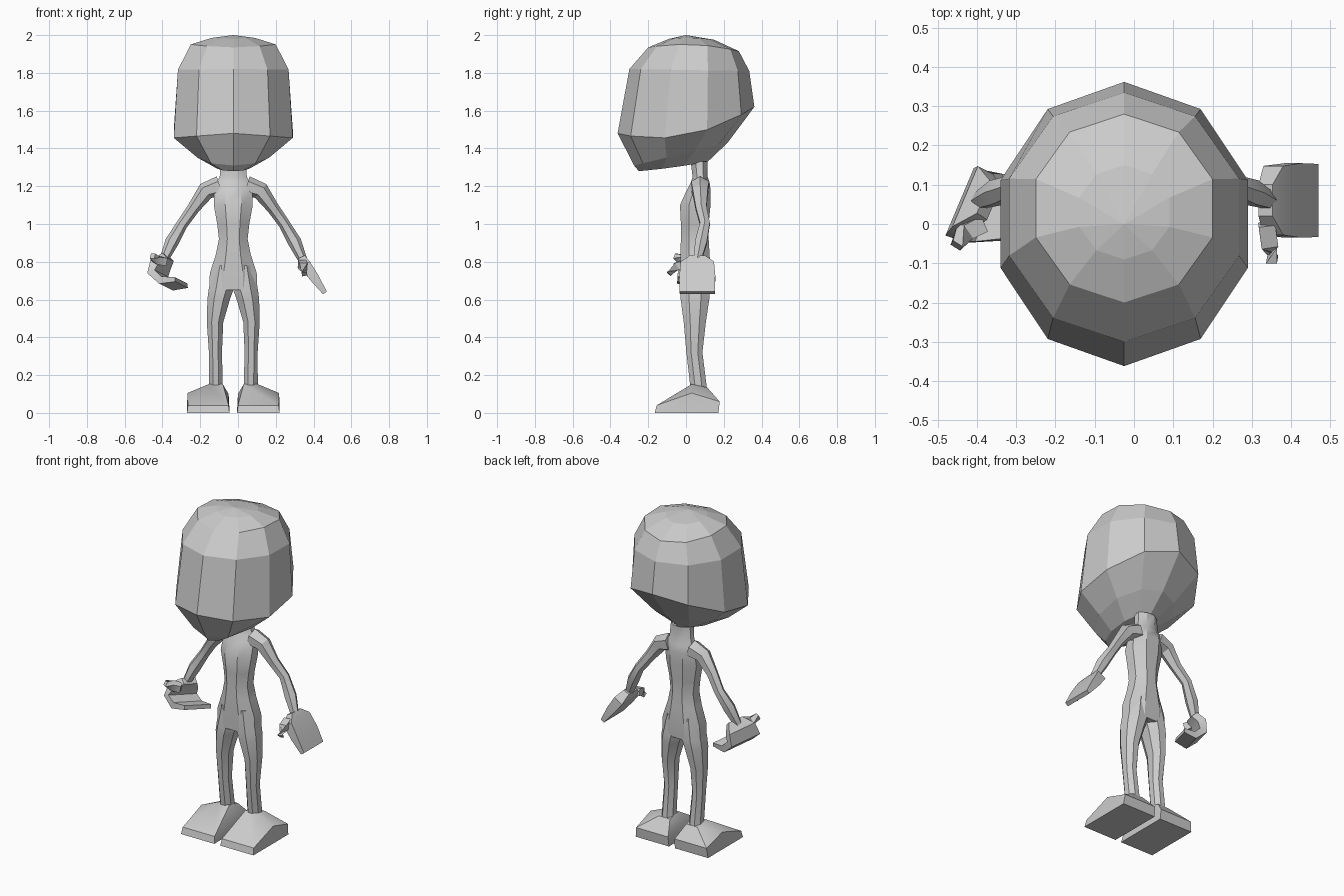
import bpy, bmesh, math
from mathutils import Vector

if "Cube" in bpy.data.objects:
    bpy.data.objects.remove(bpy.data.objects["Cube"])

CX = -0.025  # body centre line


def loft(name, rings, smooth=True):
    """Skin a list of equal-length point rings and cap both ends."""
    bm = bmesh.new()
    rows = [[bm.verts.new(p) for p in r] for r in rings]
    n = len(rows[0])
    for a, b in zip(rows, rows[1:]):
        for i in range(n):
            j = (i + 1) % n
            bm.faces.new((a[i], a[j], b[j], b[i]))
    bm.faces.new(rows[0])
    bm.faces.new(rows[-1])
    return finish(name, bm, smooth)


def finish(name, bm, smooth):
    bmesh.ops.recalc_face_normals(bm, faces=bm.faces)
    me = bpy.data.meshes.new(name)
    bm.to_mesh(me)
    bm.free()
    ob = bpy.data.objects.new(name, me)
    bpy.context.collection.objects.link(ob)
    if smooth:
        bpy.ops.object.select_all(action='DESELECT')
        ob.select_set(True)
        bpy.context.view_layer.objects.active = ob
        bpy.ops.object.shade_smooth_by_angle(angle=math.radians(30))
    return ob


def octagon(x0, x1, y0, y1, z):
    """Flat-sided eight-point section filling the given extents."""
    k = 1 / math.cos(math.pi / 8)
    pts = []
    for i in range(8):
        a = math.pi / 8 + i * math.pi / 4
        pts.append(((x0 + x1) / 2 + (x1 - x0) / 2 * k * math.cos(a),
                    (y0 + y1) / 2 + (y1 - y0) / 2 * k * math.sin(a), z))
    return pts


def head_ring(hx, y0, y1, zf, zm, zb):
    """Ten-point ring whose height bends from front to back."""
    pts = []
    for i in range(10):
        a = math.pi / 2 + i * math.pi / 5
        s = math.sin(a)
        z = zm + (zb - zf) / 2 * s + ((zf + zb) / 2 - zm) * s * s
        pts.append((CX + hx * math.cos(a) / 0.951,
                    (y0 + y1) / 2 + (y1 - y0) / 2 * s, z))
    return pts


def tangents(path):
    last = len(path) - 1
    return [(path[min(i + 1, last)] - path[max(i - 1, 0)]).normalized()
            for i in range(last + 1)]


def tube(name, path, radii, sides=6):
    path = [Vector(p) for p in path]
    rings = []
    for p, t, r in zip(path, tangents(path), radii):
        side = Vector((0, 1, 0))
        if abs(t.y) > 0.75:
            side = Vector((0, 0, 1))
        u = (side - t * side.dot(t)).normalized()
        v = t.cross(u)
        rings.append([p + r * (u * math.cos(a) + v * math.sin(a))
                      for a in [(i + 0.5) * math.tau / sides for i in range(sides)]])
    return loft(name, rings)


def slab(name, path, width_dir, widths, thick):
    """Flat hand shape that follows a path."""
    path = [Vector(p) for p in path]
    w = Vector(width_dir).normalized()
    rings = []
    for p, t, h, k in zip(path, tangents(path), widths, thick):
        n = t.cross(w).normalized() * k
        rings.append([p + w * h + n, p - w * h + n, p - w * h - n, p + w * h - n])
    return loft(name, rings)


# Head: faceted, leaning forward to a chin
loft("head", [
    head_ring(0.085, -0.25, 0.115, 1.28, 1.30, 1.33),
    head_ring(0.19, -0.275, 0.22, 1.31, 1.37, 1.43),
    head_ring(0.315, -0.362, 0.362, 1.48, 1.47, 1.62),
    head_ring(0.293, -0.30, 0.335, 1.82, 1.815, 1.81),
    head_ring(0.225, -0.20, 0.28, 1.935, 1.95, 1.915),
    head_ring(0.115, -0.09, 0.15, 1.98, 1.985, 1.975),
    head_ring(0.002, -0.002, 0.002, 2.0, 2.0, 2.0)], smooth=False)

# Neck and torso: height, half width, front, back
torso = [(0.65, .128, -.028, .125), (0.74, .124, -.03, .13), (0.84, .092, -.03, .125),
         (0.92, .076, -.027, .12), (1.00, .085, -.027, .12), (1.10, .103, -.032, .13),
         (1.18, .10, .005, .13), (1.22, .087, .025, .125), (1.25, .072, .035, .115),
         (1.33, .065, .025, .115)]
loft("torso", [octagon(CX - h, CX + h, y0, y1, z) for z, h, y0, y1 in torso])

# Leg sections: height, inner, outer, front, back
leg = [(0.78, .0, .10, -.02, .115), (0.65, .0, .131, -.028, .127),
       (0.60, .018, .137, -.028, .123), (0.48, .053, .14, -.012, .105),
       (0.32, .06, .129, .002, .087), (0.12, .055, .13, .025, .112)]
# Foot corners
foot = [(.02, -.165, 0), (.245, -.165, 0), (.245, .172, 0), (.02, .172, 0),
        (.025, -.155, .04), (.24, -.155, .04), (.243, .03, .105), (.238, .178, .06),
        (.022, .178, .06), (.025, .03, .10), (.055, .03, .152), (.13, .03, .152),
        (.13, .112, .135), (.055, .112, .135)]
# Arm path measured from the centre line
arm = [(.07, .075, 1.20), (.145, .075, 1.175), (.21, .08, 1.085),
       (.27, .10, 1.00), (.325, .08, .905), (.368, .06, .81)]

for side, s in (("left", 1), ("right", -1)):
    loft(side + "_leg", [octagon(CX + s * a, CX + s * b, y0, y1, z)
                         for z, a, b, y0, y1 in leg])
    bm = bmesh.new()
    for x, y, z in foot:
        bm.verts.new((CX + s * x, y, z))
    bmesh.ops.convex_hull(bm, input=bm.verts)
    bmesh.ops.dissolve_limit(bm, angle_limit=0.05, verts=bm.verts, edges=bm.edges)
    finish(side + "_foot", bm, True)
    tube(side + "_arm", [(CX + s * x, y, z) for x, y, z in arm],
         [.055, .047, .033, .03, .036, .024])

# Left hand: open mitten with thumb
slab("left_hand", [(.335, .06, .825), (.355, .06, .785), (.405, .06, .715), (.46, .06, .635)],
     (0, 1, 0), [.04, .088, .095, .093], [.02, .03, .025, .012])
tube("left_thumb", [(.338, .0, .79), (.345, -.05, .775), (.352, -.09, .735)],
     [.03, .03, .02], 4)

# Right hand: curled mitten with thumb
slab("right_hand", [(-.37, .06, .825), (-.41, .06, .785), (-.425, .05, .73),
                    (-.375, .04, .685), (-.30, .04, .69)],
     (.04, .095, -.02), [.045, .085, .095, .095, .088], [.02, .025, .022, .02, .012])
tube("right_thumb", [(-.385, .0, .80), (-.43, -.02, .81), (-.452, -.055, .83)],
     [.03, .03, .02], 4)
